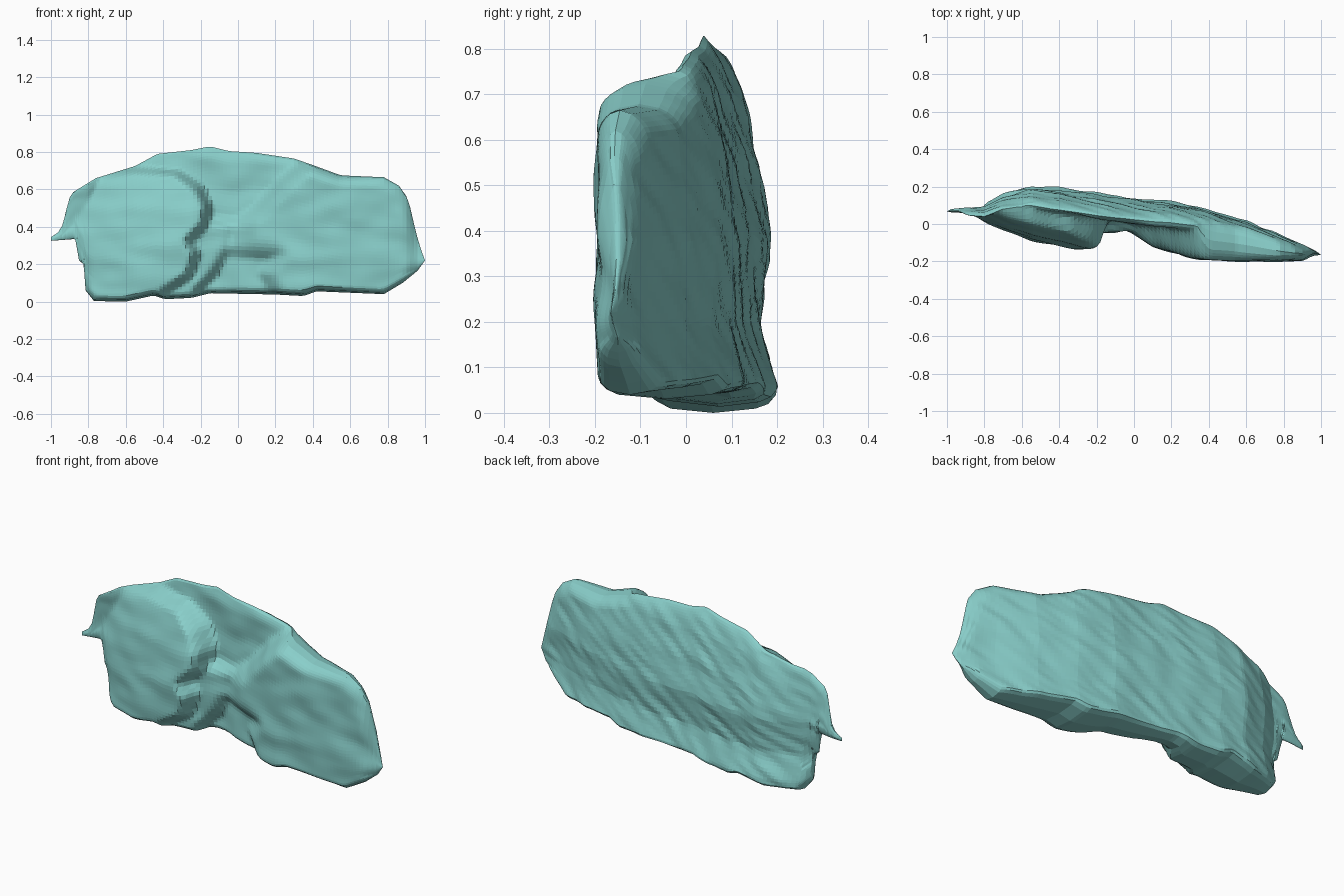
import bpy, bmesh
from mathutils import Vector, noise

if "Cube" in bpy.data.objects:
    bpy.data.objects.remove(bpy.data.objects["Cube"])

COLS, ROWS = 100, 44


def lerp(table, v):
    """Piecewise-linear lookup in a short list of (position, value)."""
    if v <= table[0][0]:
        return table[0][1]
    for (a, p), (b, q) in zip(table, table[1:]):
        if v <= b:
            return p + (q - p) * (v - a) / (b - a)
    return table[-1][1]


def edge_distance(p, poly):
    """Distance from p to the closest polygon edge."""
    best = 9.0
    for a, b in zip(poly, poly[1:] + poly[:1]):
        a, b = Vector(a), Vector(b)
        d = b - a
        t = max(0.0, min(1.0, (p - a).dot(d) / max(d.length_squared, 1e-9)))
        best = min(best, (p - a - d * t).length)
    return best


def inside(p, poly):
    hit = False
    for (x1, z1), (x2, z2) in zip(poly, poly[1:] + poly[:1]):
        if (z1 > p.y) != (z2 > p.y) and p.x < x1 + (p.y - z1) * (x2 - x1) / (z2 - z1):
            hit = not hit
    return hit


def mask(p, poly, width):
    """Smooth step across a patch border: 0 outside, 1 inside."""
    d = edge_distance(p, poly)
    t = (d if inside(p, poly) else -d) / width + .3
    t = max(0.0, min(1.0, t))
    return t * (2 - t)


# Front silhouette: upper and lower edges
TOP = [(-1, .345), (-.96, .37), (-.93, .41), (-.915, .52), (-.89, .58), (-.76, .66),
       (-.55, .725), (-.43, .79), (-.25, .81), (-.15, .83), (-.05, .805), (.1, .795),
       (.3, .765), (.4, .73), (.55, .675), (.78, .665), (.86, .62), (.91, .55),
       (.94, .42), (.97, .3), (1, .22)]
LOW = [(-1, .325), (-.87, .335), (-.85, .22), (-.825, .2), (-.815, .06), (-.77, .003),
       (-.6, 0), (-.45, .033), (-.39, .013), (-.25, .02), (-.15, .045), (.2, .038),
       (.35, .03), (.42, .055), (.78, .04), (.88, .1), (.96, .165), (1, .22)]
OUTLINE = TOP + LOW[::-1]

# Depth profiles seen from above, and how the faces lean with height
BACK = [(-1, .1), (-.8, .11), (-.7, .16), (-.55, .2), (-.4, .195), (-.2, .17),
        (0, .145), (.2, .125), (.4, .08), (.6, .02), (.8, -.06), (1, -.13)]
LEAN = [(.06, 0), (.2, .035), (.38, .015), (.55, .04), (.7, .07), (.82, .11)]
LEFT_FRONT = [(-1, .065), (-.88, .045), (-.7, -.03), (-.55, -.085), (-.4, -.115),
              (-.25, -.145), (-.15, -.14)]
RIGHT_FRONT = [(-.05, -.04), (.02, -.07), (.1, -.12), (.2, -.155), (.35, -.185), (.6, -.2),
               (.9, -.19), (1, -.15)]
LEFT_LEAN = [(.3, 0), (.5, .03), (.7, .085)]

# Raised patches on the front
LEFT_LOBE = [(-1.2, .58), (-.88, .6), (-.76, .665), (-.55, .705), (-.33, .69), (-.21, .61),
             (-.16, .51), (-.17, .42), (-.27, .32), (-.22, .26), (-.26, .14), (-.4, .05),
             (-.42, -.2), (-1.2, -.2)]
RIGHT_LOBE = [(.4, .9), (.36, .73), (.24, .63), (.1, .48), (-.03, .4), (-.06, .28),
              (.02, .265), (.22, .25), (.14, .15), (.2, .06), (.22, -.2), (1.2, -.2), (1.2, .9)]
MIDDLE_LEDGE = [(-.3, .43), (-.01, .425), (-.06, .27), (-.13, .15), (-.22, .06),
                (-.2, -.2), (-.5, -.2), (-.5, .3)]


def front_depth(p):
    base = .005 - .13 * p.x
    if p.x < -.6:
        base = min(base, .07 + .08 * (-.6 - p.x))
    y = base
    y += (min(y, -.045) - y) * mask(p, MIDDLE_LEDGE, .05)
    left = min(base, lerp(LEFT_FRONT, p.x) + lerp(LEFT_LEAN, p.y))
    y += (left - y) * mask(p, LEFT_LOBE, .035)
    right = lerp(RIGHT_FRONT, p.x)
    if p.y < .3 and p.x < .4:  # half-filled hollow under the right lobe
        y += (right - y) * .5 * max(0.0, min(1.0, (p.x + .1) / .1))
    y += (right - y) * mask(p, RIGHT_LOBE, .09)
    return y


def back_depth(p):
    ease = max(.7, min(1.0, 1.0 - (p.x - .1) * .6))
    return lerp(BACK, p.x) - lerp(LEAN, p.y) * ease


# Rock slab: front and back sheets meeting along the silhouette
bm = bmesh.new()
xs = sorted({round(-1 + 2 * i / COLS, 3) for i in range(COLS + 1)} | {p[0] for p in LOW[:6]})
front, back, inner = [], [], []
for x in xs:
    lo, hi = lerp(LOW, x), lerp(TOP, x)
    fcol, bcol = [], []
    for j in range(ROWS + 1):
        t = j / ROWS
        t = .55 * t + .45 * t * t * (3 - 2 * t)
        p = Vector((x, lo + (hi - lo) * t))
        yf, yb = front_depth(p), back_depth(p)
        yf = min(yf, yb - .025)
        radius = .03 if p.y < .15 else .065
        d = min(1.0, edge_distance(p, OUTLINE) / radius)
        k = (1 - (1 - d) ** 2) ** .5
        mid = (yf + yb) / 2
        # weathered strata running diagonally
        n = noise.noise(Vector((x * 6, p.y * 11, 1.3))) * .012
        s = noise.noise(Vector(((x + p.y) * 4, (p.y - x * .6) * 16, 7.1))) * .011
        edge = j in (0, ROWS) or abs(x) == 1
        vf = bm.verts.new((x, mid + (yf + n - mid) * k, p.y))
        vb = vf if edge else bm.verts.new((x, mid + (yb + s - mid) * k, p.y))
        if not edge and .02 < t < .98:
            inner.append(vf)
        fcol.append(vf)
        bcol.append(vb)
    front.append(fcol)
    back.append(bcol)

for sheet in (front, back):
    for a, b in zip(sheet, sheet[1:]):
        for j in range(ROWS):
            quad = [a[j], b[j], b[j + 1], a[j + 1]]
            bm.faces.new(quad if sheet is front else quad[::-1])

# Even out the steps between patches, then close the ends
for _ in range(2):
    bmesh.ops.smooth_vert(bm, verts=inner, factor=.5,
                          use_axis_x=True, use_axis_y=True, use_axis_z=True)
bmesh.ops.remove_doubles(bm, verts=bm.verts, dist=.0005)
bmesh.ops.recalc_face_normals(bm, faces=bm.faces)
mesh = bpy.data.meshes.new("rock_slab")
bm.to_mesh(mesh)
bm.free()
rock = bpy.data.objects.new("rock_slab", mesh)
bpy.context.collection.objects.link(rock)

# Teal stone
stone = bpy.data.materials.new("teal_stone")
stone.diffuse_color = (.25, .62, .59, 1)
stone.use_nodes = True
stone.node_tree.nodes["Principled BSDF"].inputs["Base Color"].default_value = stone.diffuse_color
mesh.materials.append(stone)
